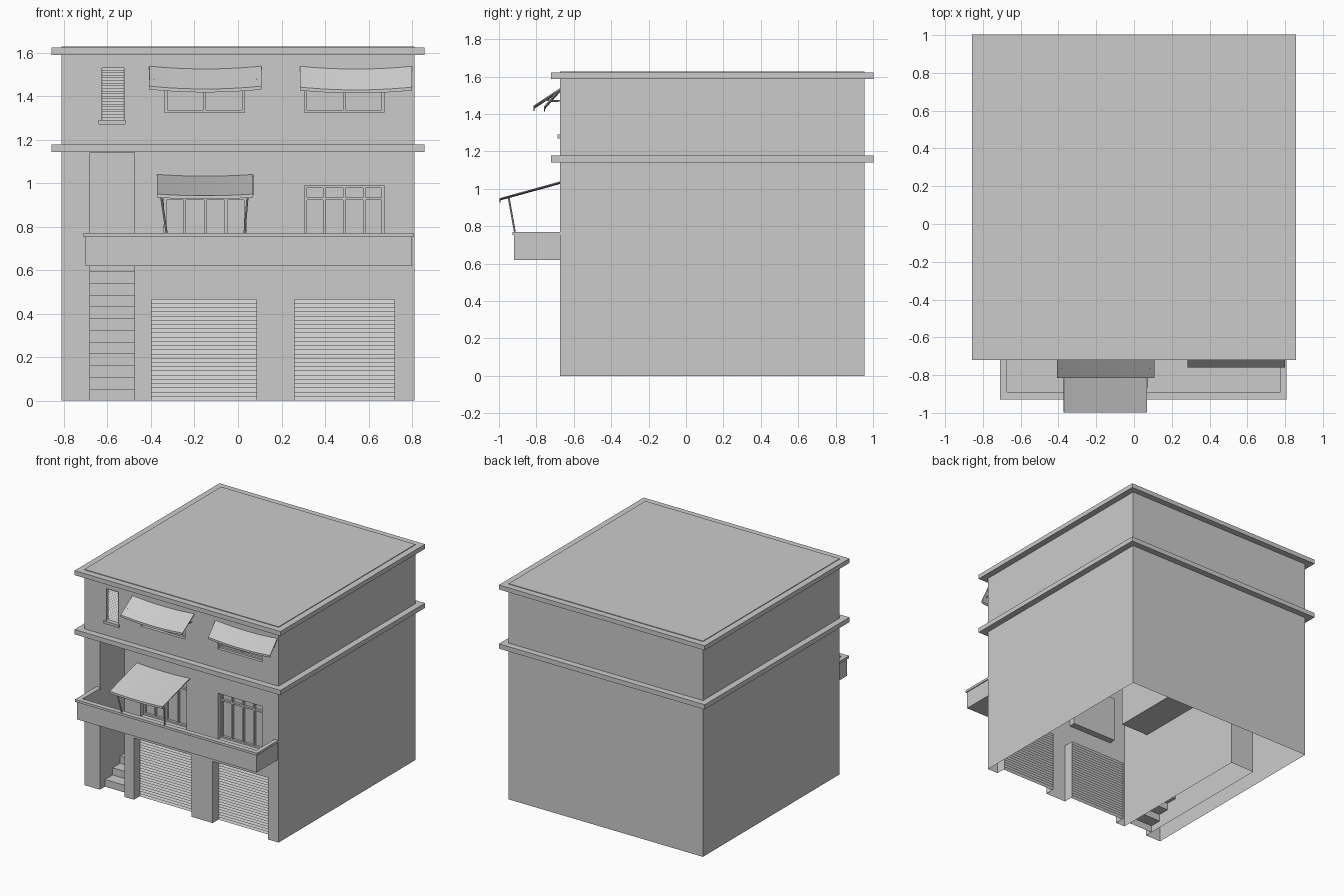
import bpy, bmesh, math
from mathutils import Vector

if "Cube" in bpy.data.objects:
    bpy.data.objects.remove(bpy.data.objects["Cube"])

XW, YF, YB, TOP = 0.81, -0.673, 0.955, 1.627   # wall half width, front, back, top


def mesh(name, verts, faces, solid=0):
    me = bpy.data.meshes.new(name)
    me.from_pydata(verts, [], faces)
    bm = bmesh.new()
    bm.from_mesh(me)
    bmesh.ops.remove_doubles(bm, verts=bm.verts, dist=1e-5)
    bmesh.ops.recalc_face_normals(bm, faces=bm.faces)
    bm.to_mesh(me)
    bm.free()
    ob = bpy.data.objects.new(name, me)
    bpy.context.collection.objects.link(ob)
    if solid:
        m = ob.modifiers.new("Thickness", 'SOLIDIFY')
        m.thickness = solid
        m.offset = 0
    return ob


def quads(name, qs):
    verts = [v for q in qs for v in q]
    return mesh(name, verts, [tuple(range(i, i + 4)) for i in range(0, len(verts), 4)])


def boxes(name, bs):
    qs = []
    for x0, x1, y0, y1, z0, z1 in bs:
        b = [(x0, y0), (x1, y0), (x1, y1), (x0, y1)]
        qs.append([(x, y, z0) for x, y in b[::-1]])
        qs.append([(x, y, z1) for x, y in b])
        for (ax, ay), (cx, cy) in zip(b, b[1:] + b[:1]):
            qs.append([(ax, ay, z0), (cx, cy, z0), (cx, cy, z1), (ax, ay, z1)])
    return quads(name, qs)


def rod(name, a, b, r=0.004):
    a, b = Vector(a), Vector(b)
    bm = bmesh.new()
    bmesh.ops.create_cone(bm, cap_ends=True, segments=8, radius1=r, radius2=r, depth=(b - a).length)
    me = bpy.data.meshes.new(name)
    bm.to_mesh(me)
    bm.free()
    ob = bpy.data.objects.new(name, me)
    ob.location = (a + b) / 2
    ob.rotation_euler = (b - a).to_track_quat('Z', 'Y').to_euler()
    bpy.context.collection.objects.link(ob)


def wall_grid(rect, holes):
    """Cells (u0,u1,v0,v1) of a rectangle left after removing the holes."""
    us = sorted({rect[0], rect[1], *[u for h in holes for u in h[:2]]})
    vs = sorted({rect[2], rect[3], *[v for h in holes for v in h[2:4]]})
    for u0, u1 in zip(us, us[1:]):
        for v0, v1 in zip(vs, vs[1:]):
            u, v = (u0 + u1) / 2, (v0 + v1) / 2
            if not any(h[0] < u < h[1] and h[2] < v < h[3] for h in holes):
                yield u0, u1, v0, v1


# Openings: x0, x1, z0, z1, recess depth
garages = [(-0.397, 0.085, 0, 0.465, 0.08), (0.26, 0.72, 0, 0.465, 0.08)]
balcony_doors = [(-0.34, 0.04, 0.645, 0.99, 0.05), (0.305, 0.672, 0.645, 0.99, 0.05)]
upper_windows = [(-0.337, 0.03, 1.325, 1.51, 0.04), (0.305, 0.672, 1.325, 1.51, 0.04)]
vent = (-0.626, -0.525, 1.29, 1.53, 0.03)
stair = (-0.68, -0.475, 0, 1.14, 1.2)
openings = garages + balcony_doors + upper_windows + [vent, stair]

# Outer walls and roof, with the facade cut by the openings
qs = [[(a, YF, c), (b, YF, c), (b, YF, d), (a, YF, d)]
      for a, b, c, d in wall_grid((-XW, XW, 0, TOP), openings)]
for s in (-XW, XW):
    qs.append([(s, YF, 0), (s, YB, 0), (s, YB, TOP), (s, YF, TOP)])
qs.append([(-XW, YB, 0), (XW, YB, 0), (XW, YB, TOP), (-XW, YB, TOP)])
qs.append([(-XW, YF, TOP), (XW, YF, TOP), (XW, YB, TOP), (-XW, YB, TOP)])
quads("walls_and_roof", qs)

# Sides of the recesses
qs = []
for x0, x1, z0, z1, d in openings[:-1]:
    y = YF + d
    for x in (x0, x1):
        qs.append([(x, YF, z0), (x, y, z0), (x, y, z1), (x, YF, z1)])
    for z in ((z1,) if z0 == 0 else (z0, z1)):
        qs.append([(x0, YF, z), (x1, YF, z), (x1, y, z), (x0, y, z)])
quads("opening_reveals", qs)

# Stairwell with a side landing
x0, x1, _, zt, d = stair
ye = YF + d
lx, la, lb, lz = -0.24, -0.42, 0.12, 0.65
qs = [[(x1, a, c), (x1, b, c), (x1, b, e), (x1, a, e)]
      for a, b, c, e in wall_grid((YF, ye, 0, zt), [(la, lb, lz, zt)])]
qs += [[(x0, YF, 0), (x0, ye, 0), (x0, ye, zt), (x0, YF, zt)],
       [(x0, ye, 0), (x1, ye, 0), (x1, ye, zt), (x0, ye, zt)],
       [(x0, YF, zt), (x1, YF, zt), (x1, ye, zt), (x0, ye, zt)],
       [(lx, la, lz), (lx, lb, lz), (lx, lb, zt), (lx, la, zt)]]
for z in (lz, zt):
    qs.append([(x1, la, z), (lx, la, z), (lx, lb, z), (x1, lb, z)])
for y in (la, lb):
    qs.append([(x1, y, lz), (lx, y, lz), (lx, y, zt), (x1, y, zt)])
quads("stairwell", qs)

# Stairs
qs, rise, run, ys = [], 0.054, 0.09, YF + 0.06
for i in range(12):
    y, z = ys + i * run, i * rise
    qs.append([(x0, y, z), (x1, y, z), (x1, y, z + rise), (x0, y, z + rise)])
    qs.append([(x0, y, z + rise), (x1, y, z + rise), (x1, y + run, z + rise), (x0, y + run, z + rise)])
quads("stairs", qs)


# Projecting ledges around the house
def ledge(name, z0, z1, out=0.048):
    def ring(o, z):
        return [(-XW - o, YF - o, z), (XW + o, YF - o, z), (XW + o, YB + o, z), (-XW - o, YB + o, z)]
    loops = [ring(0, z0), ring(out, z0), ring(out, z1), ring(0, z1)]
    quads(name, [[a[i], a[(i + 1) % 4], b[(i + 1) % 4], b[i]]
                 for a, b in zip(loops, loops[1:]) for i in range(4)])


ledge("roof_ledge", 1.588, 1.622)
ledge("middle_ledge", 1.142, 1.178)


# Slatted shutters
def slats(name, o, n, depth):
    a, b, z0, z1, d = o
    y, h, qs = YF + d, (z1 - z0) / n, []
    for i in range(n):
        z = z0 + i * h
        qs.append([(a, y - depth, z), (b, y - depth, z), (b, y, z + h), (a, y, z + h)])
        qs.append([(a, y, z + h), (b, y, z + h), (b, y - depth, z + h), (a, y - depth, z + h)])
    quads(name, qs)


for i, g in enumerate(garages):
    slats(f"garage_shutter_{i + 1}", g, 24, 0.012)
slats("vent_louvres", vent, 20, 0.012)
boxes("vent_sill", [(-0.64, -0.516, -0.688, YF, 1.27, 1.29)])


# Glazing with frame and bars
def window(name, o, bars, cross=None, w=0.012):
    a, b, c, e, d = o
    y = YF + d
    quads(name + "_glass", [[(a, y, c), (b, y, c), (b, y, e), (a, y, e)]])
    f = y - 0.018
    bs = [(a, a + w, f, y, c, e), (b - w, b, f, y, c, e), (a, b, f, y, c, c + w), (a, b, f, y, e - w, e)]
    for i in range(1, bars):
        x = a + (b - a) * i / bars
        bs.append((x - w / 2, x + w / 2, f, y, c, e))
    if cross:
        bs.append((a, b, f, y, cross, cross + w))
    boxes(name + "_frame", bs)


for i in range(2):
    window(f"balcony_door_{i + 1}", balcony_doors[i], 4, 0.922)
    window(f"upper_window_{i + 1}", upper_windows[i], 2)

# Balcony with capped parapet
l, r, f, t = -0.70, 0.80, -0.92, 0.035
boxes("balcony", [(l, r, f, YF, 0.62, 0.645), (l, r, f, f + t - 0.01, 0.645, 0.752),
                  (l, l + t - 0.01, f, YF, 0.645, 0.752), (r - t + 0.01, r, f, YF, 0.645, 0.752)])
boxes("balcony_cap", [(l - 0.01, r + 0.007, f - 0.008, f + t - 0.005, 0.752, 0.77),
                      (l - 0.01, l + t - 0.008, f, YF, 0.752, 0.77),
                      (r - t + 0.01, r + 0.007, f, YF, 0.752, 0.77)])


# Sagging awnings with a small front valance
def awning(name, a, b, yf, zt, zf, sag=0.013, n=10):
    path = [(YF, zt), (yf, zf), (yf, zf - 0.014)]
    rows = [[(a + (b - a) * i / n, y, z - sag * (1 - (2 * i / n - 1) ** 2)) for i in range(n + 1)]
            for y, z in path]
    mesh(name, [v for row in rows for v in row],
         [(j * (n + 1) + i, j * (n + 1) + i + 1, (j + 1) * (n + 1) + i + 1, (j + 1) * (n + 1) + i)
          for j in range(2) for i in range(n)], 0.006)


awning("balcony_awning", -0.372, 0.07, -0.995, 1.037, 0.948, 0.008)
awning("upper_awning_1", -0.408, 0.108, -0.812, 1.535, 1.444)
awning("upper_awning_2", 0.284, 0.80, -0.757, 1.535, 1.44)

# Awning posts and brackets
for top, foot in ((-0.355, -0.328), (0.045, 0.03)):
    rod("awning_post", (top, -0.948, 0.952), (foot, -0.915, 0.77), 0.005)
for x, y, z in ((-0.385, -0.765, 1.474), (0.085, -0.765, 1.474), (0.307, -0.73, 1.468), (0.777, -0.73, 1.468)):
    rod("awning_bracket", (x, y, z), (x, YF, 1.47))
